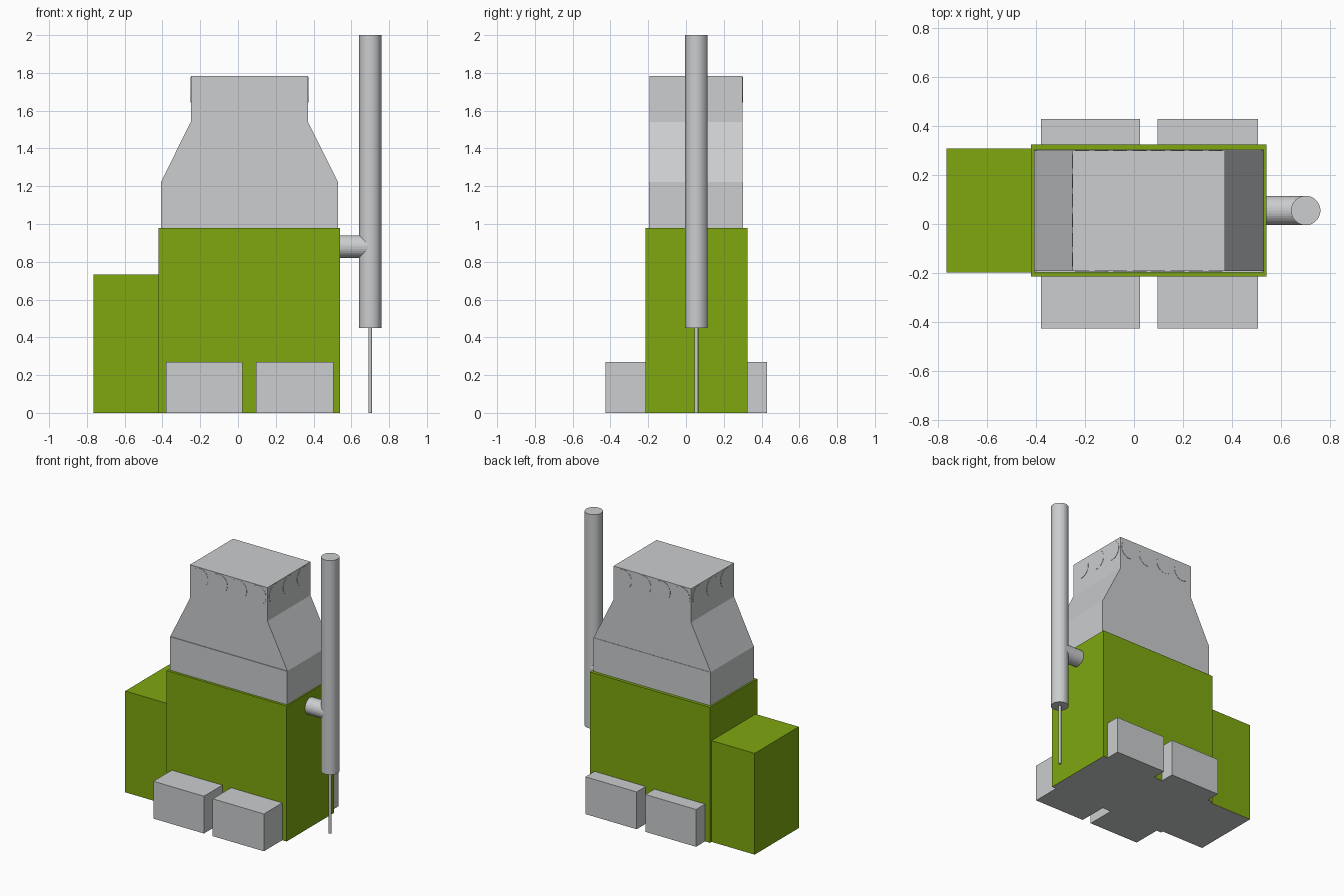
import bpy
import bmesh
from math import pi
from mathutils import Matrix, Vector

cube = bpy.data.objects.get("Cube")
if cube:
    bpy.data.objects.remove(cube, do_unlink=True)


def material(name, rgb):
    m = bpy.data.materials.new(name)
    m.use_nodes = True
    m.diffuse_color = (*rgb, 1)
    m.node_tree.nodes["Principled BSDF"].inputs["Base Color"].default_value = (*rgb, 1)
    return m


GREY = material("light grey", (0.6, 0.61, 0.62))
GREEN = material("lime green", (0.21, 0.39, 0.005))
MID_Y = 0.055


def finish(name, bm, *mats):
    bmesh.ops.recalc_face_normals(bm, faces=bm.faces)
    mesh = bpy.data.meshes.new(name)
    for m in mats:
        mesh.materials.append(m)
    # A second material goes on the underside
    if len(mats) > 1:
        for f in bm.faces:
            f.material_index = int(f.normal.z < -0.5)
    bm.to_mesh(mesh)
    bm.free()
    obj = bpy.data.objects.new(name, mesh)
    bpy.context.collection.objects.link(obj)
    return obj


def box(name, x, y, z, *mats):
    bm = bmesh.new()
    bmesh.ops.create_cube(bm, size=1)
    for v in bm.verts:
        v.co = [r[0] if c < 0 else r[1] for c, r in zip(v.co, (x, y, z))]
    return finish(name, bm, *mats)


def rod(name, start, end, radius, sides=32):
    start, end = Vector(start), Vector(end)
    axis = end - start
    turn = axis.to_track_quat("Z", "Y").to_matrix().to_4x4()
    bm = bmesh.new()
    bmesh.ops.create_cone(bm, cap_ends=True, segments=sides, radius1=radius,
                          radius2=radius, depth=axis.length,
                          matrix=Matrix.Translation((start + end) / 2) @ turn)
    return finish(name, bm, GREY)


# Main body and the lower side block, grey underneath
box("body", (-0.42, 0.54), (-0.215, 0.325), (0, 0.98), GREEN, GREY)
box("side_block", (-0.765, -0.42), (-0.197, 0.307), (0, 0.733), GREEN, GREY)

# Feet on both long sides
for side, y in (("front", (-0.425, -0.215)), ("back", (0.325, 0.428))):
    box(side + "_right_foot", (-0.38, 0.025), y, (0, 0.27), GREY)
    box(side + "_left_foot", (0.095, 0.505), y, (0, 0.27), GREY)

# Shoulder block, with the tapering hood and its head above
box("shoulder", (-0.408, 0.53), (-0.197, 0.303), (0.98, 1.222), GREY)
bm = bmesh.new()
profile = [(-0.408, 1.222), (0.53, 1.222), (0.37, 1.54), (0.37, 1.783),
           (-0.25, 1.783), (-0.25, 1.54)]
face = bm.faces.new([bm.verts.new((x, -0.192, z)) for x, z in profile])
out = bmesh.ops.extrude_face_region(bm, geom=[face])
bmesh.ops.translate(bm, vec=(0, 0.492, 0),
                    verts=[g for g in out["geom"] if isinstance(g, bmesh.types.BMVert)])
finish("hood", bm, GREY)

# Thin round ports around the head
R, T, Z = 0.068, 0.002, 1.71
for i in range(4):
    x = 0.06 + (i - 1.5) * 0.155
    rod(f"front_port_{i}", (x, -0.192, Z), (x, -0.192 - T, Z), R)
    rod(f"back_port_{i}", (x, 0.3, Z), (x, 0.3 + T, Z), R)
for i in range(3):
    y = MID_Y + (i - 1) * 0.16
    rod(f"right_port_{i}", (-0.25, y, Z), (-0.25 - T, y, Z), R)
    rod(f"left_port_{i}", (0.37, y, Z), (0.37 + T, y, Z), R)

# Upright pipe, its bracket and the thin stem below
rod("pipe", (0.70, MID_Y, 0.45), (0.70, MID_Y, 2), 0.06)
rod("pipe_bracket", (0.54, MID_Y, 0.88), (0.70, MID_Y, 0.88), 0.06)
rod("pipe_stem", (0.70, MID_Y, 0), (0.70, MID_Y, 0.45), 0.01, 16)
